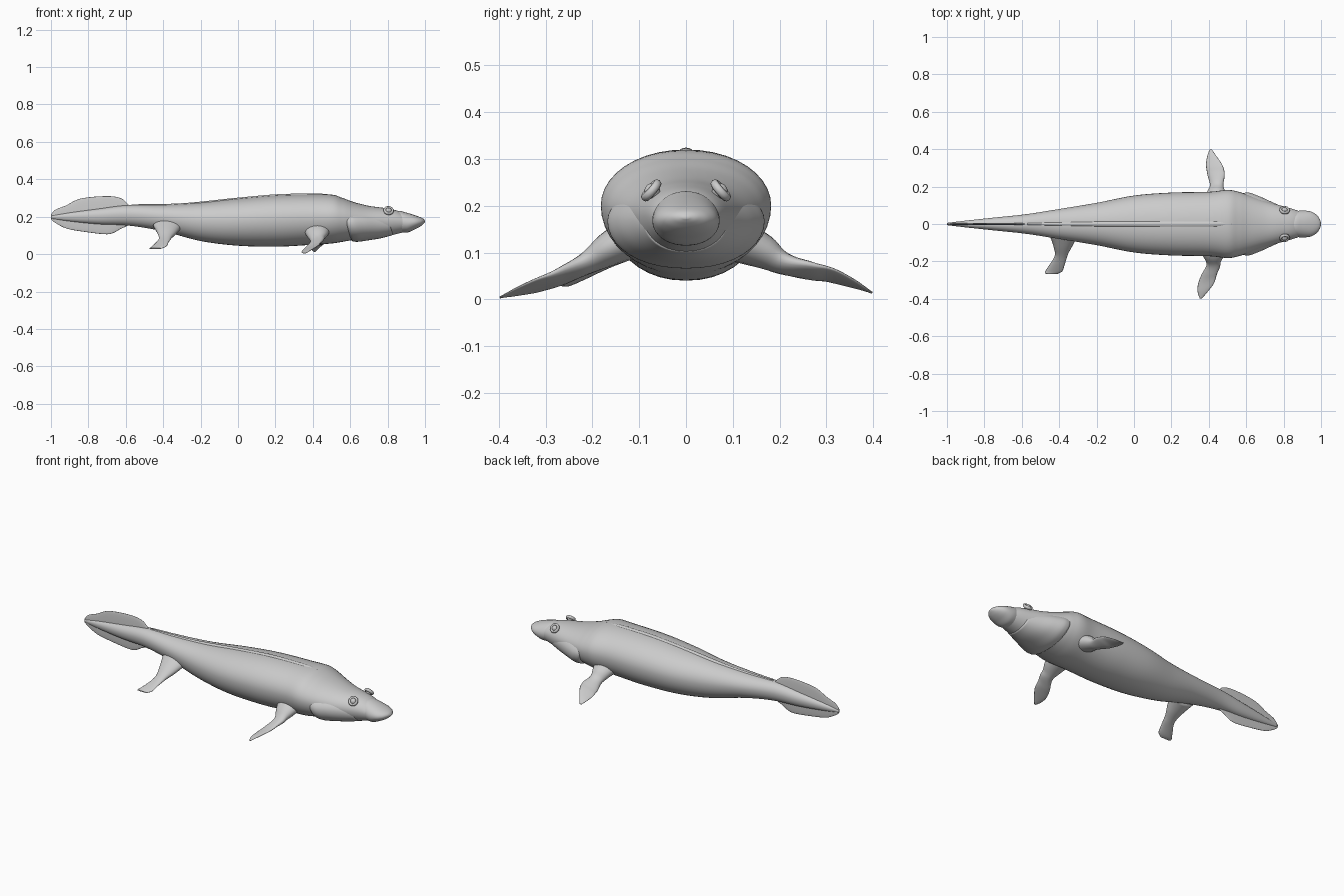
import bpy, bmesh, math
from mathutils import Vector, Matrix

cube = bpy.data.objects.get("Cube")
if cube:
    bpy.data.objects.remove(cube, do_unlink=True)

skin = bpy.data.materials.new("matte_grey")
skin.use_nodes = True
GREY = (0.6, 0.6, 0.6, 1)
skin.diffuse_color = GREY
skin.node_tree.nodes["Principled BSDF"].inputs["Base Color"].default_value = GREY


def smooth_rows(rows, steps):
    """Monotone cubic interpolation through rows of numbers."""
    def slope(i, k):
        if i == 0 or i == len(rows) - 1:
            j = min(i, len(rows) - 2)
            return rows[j + 1][k] - rows[j][k]
        a = rows[i][k] - rows[i - 1][k]
        b = rows[i + 1][k] - rows[i][k]
        if a * b <= 0:
            return 0
        return math.copysign(min(abs(a + b) / 2, 3 * abs(a), 3 * abs(b)), a)

    out = []
    for i in range(len(rows) - 1):
        for s in range(steps):
            t = s / steps
            h = t * t * (3 - 2 * t)
            out.append([rows[i][k] * (1 - h) + rows[i + 1][k] * h
                        + slope(i, k) * t * (1 - t) ** 2
                        - slope(i + 1, k) * t * t * (1 - t)
                        for k in range(len(rows[0]))])
    out.append(list(rows[-1]))
    return out


def finish(name, bm):
    bmesh.ops.recalc_face_normals(bm, faces=bm.faces)
    for f in bm.faces:
        f.smooth = True
    mesh = bpy.data.meshes.new(name)
    bm.to_mesh(mesh)
    bm.free()
    mesh.materials.append(skin)
    obj = bpy.data.objects.new(name, mesh)
    bpy.context.collection.objects.link(obj)
    return obj


def skin_rings(name, rings):
    """Join equal rings of points into a capped tube."""
    bm = bmesh.new()
    loops = [[bm.verts.new(p) for p in ring] for ring in rings]
    n = len(loops[0])
    for a, b in zip(loops, loops[1:]):
        for i in range(n):
            j = (i + 1) % n
            bm.faces.new((a[i], a[j], b[j], b[i]))
    bm.faces.new(loops[0])
    bm.faces.new(loops[-1])
    return finish(name, bm)


def body_loft(name, rows, middle=0.55, shear=0, sides=40):
    """Rows: x, half width, top, bottom."""
    rings = []
    for x, w, top, bot in smooth_rows(rows, 6):
        mid = bot + (top - bot) * middle
        ring = []
        for i in range(sides):
            c = math.cos(math.tau * i / sides)
            s = math.sin(math.tau * i / sides)
            z = mid + s * (top - mid if s > 0 else mid - bot)
            y = w * math.copysign(abs(c) ** 0.93, c)
            ring.append((x + shear * (mid - z), y, z))
        rings.append(ring)
    return skin_rings(name, rings)


def fin_loft(name, rows, sides=20):
    """Rows: centre x, y, z, half chord, chord tilt, half thickness."""
    rings = []
    for x, y, z, chord, tilt, thick in smooth_rows(rows, 5):
        out = math.copysign(0.4, y)
        ring = []
        for i in range(sides):
            c = math.cos(math.tau * i / sides)
            s = math.sin(math.tau * i / sides)
            ring.append((x + chord * c, y + out * thick * s,
                         z + tilt * c + thick * s))
        rings.append(ring)
    return skin_rings(name, rings)


# Long body tapering into the tail, with the skull in front
body_loft("body", [
    (-1, .006, .205, .19), (-.9, .018, .222, .175), (-.75, .034, .242, .16),
    (-.58, .052, .262, .152), (-.4, .08, .264, .122), (-.2, .113, .275, .07),
    (0, .152, .297, .045), (.2, .168, .315, .04), (.4, .172, .32, .05),
    (.5, .182, .318, .057), (.56, .172, .3, .066), (.62, .152, .278, .076),
    (.7, .124, .258, .083), (.78, .1, .247, .092), (.85, .08, .233, .108),
    (.91, .06, .205, .125)])

# Blunt snout overhanging the jaw
body_loft("snout", [
    (.82, .05, .225, .135), (.86, .066, .231, .116), (.9, .072, .222, .115),
    (.945, .067, .208, .132), (.975, .05, .197, .148), (.992, .028, .188, .162),
    (1, .006, .178, .172)], middle=0.5)

# Gill covers wrapping the cheeks and throat
body_loft("gill_covers", [
    (.572, .14, .232, .09), (.585, .164, .246, .068), (.61, .168, .25, .066),
    (.67, .148, .246, .074), (.74, .116, .236, .085), (.81, .086, .215, .102)],
    shear=0.3)

# Low ridge along the spine
body_loft("back_ridge", [
    (-.57, .006, .266, .24), (-.3, .012, .272, .25), (0, .016, .302, .27),
    (.25, .018, .322, .29), (.42, .018, .324, .29), (.52, .01, .315, .29)])

# Thin tail fin, above and below the tail
body_loft("tail_fin", [
    (-1, .003, .212, .185), (-.975, .004, .238, .166), (-.92, .005, .26, .138),
    (-.84, .006, .297, .122), (-.7, .007, .31, .106), (-.625, .007, .298, .136),
    (-.585, .007, .264, .155)], middle=0.5)

# Front fins reach out, down and slightly back
fin_loft("right_front_fin", [
    (.42, -.1, .14, .08, 0, .045), (.425, -.17, .105, .056, .004, .033),
    (.425, -.215, .076, .037, .008, .021), (.402, -.27, .048, .041, .014, .013),
    (.388, -.31, .033, .043, .014, .008), (.368, -.36, .017, .028, .008, .005),
    (.357, -.398, .004, .006, 0, .002)])
fin_loft("left_front_fin", [
    (.44, .1, .13, .08, 0, .045), (.44, .17, .1, .05, .004, .033),
    (.442, .21, .076, .036, .008, .021), (.438, .27, .06, .047, .014, .013),
    (.43, .31, .052, .045, .014, .008), (.417, .36, .033, .026, .008, .005),
    (.41, .398, .014, .006, 0, .002)])

# Single hind fin on the near side
fin_loft("hind_fin", [
    (-.375, -.05, .155, .08, 0, .035), (-.38, -.115, .116, .052, 0, .026),
    (-.39, -.17, .083, .034, .004, .016), (-.41, -.215, .057, .04, .008, .01),
    (-.427, -.25, .037, .046, .006, .006), (-.44, -.266, .03, .033, 0, .003)])

# Eyes with raised rims, facing outward and up
for side, word in ((1, "left"), (-1, "right")):
    place = (Matrix.Translation((.805, side * .072, .231))
             @ Vector((.1, side * .75, .65)).to_track_quat("Z", "Y").to_matrix().to_4x4())
    bm = bmesh.new()
    bmesh.ops.create_uvsphere(bm, u_segments=20, v_segments=12, radius=.017, matrix=place)
    finish(word + "_eye", bm)
    bm = bmesh.new()
    n, m = 24, 8
    grid = []
    for i in range(n):
        turn = Matrix.Rotation(math.tau * i / n, 4, "Z")
        grid.append([bm.verts.new(place @ turn @ Vector(
            (.021 + .007 * math.cos(math.tau * j / m), 0,
             .003 + .009 * math.sin(math.tau * j / m)))) for j in range(m)])
    for i in range(n):
        for j in range(m):
            a, b, k = grid[i], grid[(i + 1) % n], (j + 1) % m
            bm.faces.new((a[j], b[j], b[k], a[k]))
    finish(word + "_eye_rim", bm)
